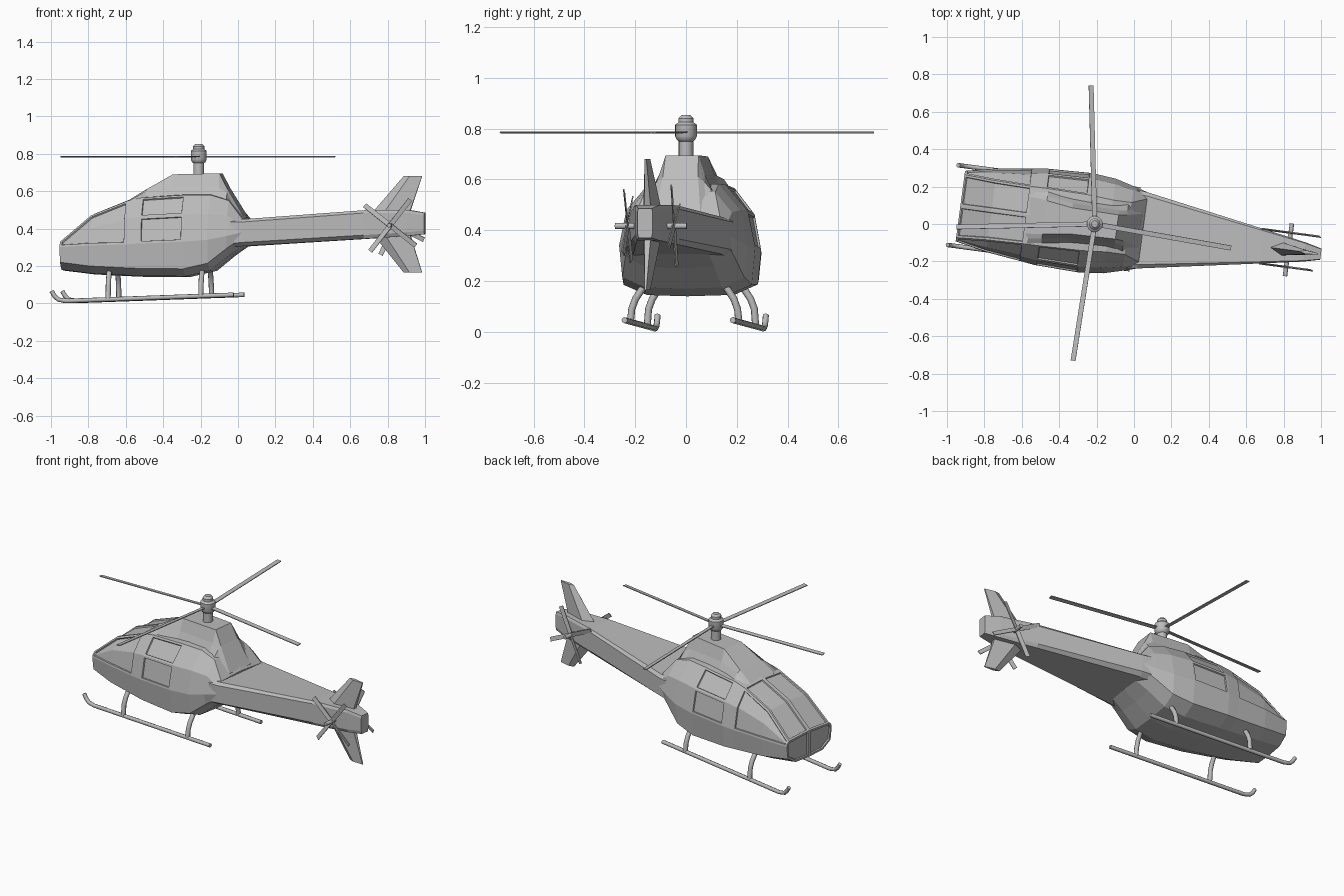
import bpy, bmesh
from math import radians, cos, sin, pi
from mathutils import Matrix, Vector

default = bpy.data.objects.get("Cube")
if default:
    bpy.data.objects.remove(default)

grey = bpy.data.materials.new("plain grey")
grey.use_nodes = True
grey.diffuse_color = (0.5, 0.5, 0.5, 1)
grey.node_tree.nodes["Principled BSDF"].inputs["Base Color"].default_value = grey.diffuse_color

# Parts are built nose toward -x around the mast, then yawed slightly
PLACE = Matrix.Translation((-0.21, 0, 0)) @ Matrix.Rotation(radians(-7.6), 4, "Z")


def place(name, data, local=Matrix()):
    obj = bpy.data.objects.new(name, data)
    bpy.context.collection.objects.link(obj)
    data.materials.append(grey)
    obj.matrix_world = PLACE @ local
    return obj


def finish(name, bm, local=Matrix(), smooth=False):
    bmesh.ops.recalc_face_normals(bm, faces=bm.faces)
    mesh = bpy.data.meshes.new(name)
    bm.to_mesh(mesh)
    bm.free()
    if smooth:
        mesh.shade_smooth()
        mesh.set_sharp_from_angle(angle=radians(40))
    return place(name, mesh, local)


def loft(rings, caps=True):
    """Skin closed rings of points; returns the mesh and its face grid."""
    bm = bmesh.new()
    rows = [[bm.verts.new(p) for p in ring] for ring in rings]
    n = len(rows[0])
    grid = [[bm.faces.new((a[j], a[(j + 1) % n], b[(j + 1) % n], b[j])) for j in range(n)]
            for a, b in zip(rows, rows[1:])]
    if caps:
        bm.faces.new(rows[0])
        bm.faces.new(rows[-1])
    return bm, grid, rows


def mirrored(x, half):
    """Ring from right-side (width, height) points, mirrored to the left."""
    return [(x, -w, z) for w, z in half] + [(x, w, z) for w, z in reversed(half)]


# Cabin: station, half width, belly, waist, roof height, roof half width
STATIONS = [
    (-0.725, 0.19, 0.175, 0.3, 0.33, 0.17),
    (-0.56, 0.225, 0.155, 0.31, 0.47, 0.16),
    (-0.36, 0.25, 0.145, 0.315, 0.55, 0.155),
    (-0.29, 0.26, 0.142, 0.32, 0.565, 0.155),
    (-0.05, 0.268, 0.14, 0.33, 0.58, 0.15),
    (0.08, 0.255, 0.17, 0.34, 0.58, 0.14),
    (0.18, 0.228, 0.25, 0.36, 0.55, 0.14),
    (0.26, 0.205, 0.305, 0.38, 0.45, 0.17),
]


def cabin_ring(x, w, belly, waist, roof, r):
    half = [(0.6 * w, belly + 0.005), (0.95 * w, belly + 0.045), (w, waist),
            (w + 0.25 * (r - w), waist + 0.58 * (roof - waist)), (r, roof)]
    right = [(x, -a, b) for a, b in half]
    left = [(x, a, b) for a, b in reversed(half)]
    return [(x, 0, belly)] + right + [(x, 0, roof + 0.01)] + left


bm, grid, rows = loft([cabin_ring(*s) for s in STATIONS], caps=False)
first = rows[0]
nose = [bm.faces.new(first[:7]), bm.faces.new(first[6:] + first[:1])]
bm.faces.new(rows[-1])
bmesh.ops.recalc_face_normals(bm, faces=bm.faces)

# Windows: recessed panes behind narrow frames
panes = [[f] for f in nose]
for roof, upper, lower in ((5, 4, 3), (6, 7, 8)):
    panes.append([grid[i][roof] for i in (0, 1)])
    panes.append([grid[i][j] for i in (0, 1) for j in (upper, lower)])
    panes += [[grid[3][upper]], [grid[3][lower]]]
for pane in panes:
    bmesh.ops.inset_region(bm, faces=pane, thickness=0.012, use_even_offset=True)
    bmesh.ops.inset_region(bm, faces=pane, thickness=0.003, depth=-0.008)
finish("cabin", bm)

# Engine cowling above the roof
COWL = [(-0.36, 0.1, 0.545, 0.555), (-0.27, 0.09, 0.6, 0.61), (-0.13, 0.07, 0.62, 0.69),
        (0.12, 0.065, 0.62, 0.695), (0.165, 0.07, 0.59, 0.61), (0.25, 0.09, 0.43, 0.47)]
bm, _, _ = loft([mirrored(x, [(w + 0.06, min(0.55, z)), (w + 0.025, z), (w, top)])
                 for x, w, z, top in COWL])
finish("engine_cowling", bm)

# Tail boom
BOOM = [(0.2, 0.212, 0.3, 0.45), (0.26, 0.205, 0.306, 0.45), (0.9, 0.093, 0.345, 0.498),
        (1.13, 0.052, 0.36, 0.5), (1.22, 0.03, 0.37, 0.485)]
bm, _, _ = loft([mirrored(x, [(w * 0.85, low), (w, low + 0.02), (w, top - 0.015), (w * 0.9, top)])
                 for x, w, low, top in BOOM])
finish("tail_boom", bm)


# Swept tail fins, thick at the root and thin at the tip
def fin_ring(front, back, z, half):
    mid = (front * 2 + back) / 3
    return [(front, 0, z), (mid, -half, z), (back, -half / 3, z), (back, half / 3, z), (mid, half, z)]


for name, root, tip in (("upper_fin", 0.49, 0.68), ("lower_fin", 0.37, 0.165)):
    bm, _, _ = loft([fin_ring(0.94, 1.14, root, 0.035), fin_ring(1.105, 1.205, tip, 0.01)])
    finish(name, bm)


# Mast and rotor head, turned from one profile
def turned(name, profile, sides=16, local=Matrix()):
    rings = [[(r * cos(2 * pi * k / sides), r * sin(2 * pi * k / sides), z) for k in range(sides)]
             for r, z in profile]
    bm, _, _ = loft(rings)
    return finish(name, bm, local, smooth=True)


turned("rotor_mast", [(0.029, 0.66), (0.029, 0.75), (0.036, 0.755), (0.043, 0.77), (0.043, 0.815),
                      (0.03, 0.825), (0.03, 0.84), (0.018, 0.853)])


def blade(name, start, end, width, thick, local):
    bm = bmesh.new()
    size = Matrix.Diagonal((end - start, width, thick, 1))
    shift = Matrix.Translation(((start + end) / 2, 0, 0))
    bmesh.ops.create_cube(bm, size=1, matrix=shift @ size)
    finish(name, bm, local)


# Main rotor blades
for i, angle in enumerate((91.5, 181.2, 261, 350)):
    spin = Matrix.Rotation(radians(angle + 7.6), 4, "Z")
    tilt = Matrix.Rotation(radians(8), 4, "X")
    blade(f"main_blade_{i + 1}", 0.03, 0.74, 0.026, 0.005,
          Matrix.Translation((0, 0, 0.785)) @ spin @ tilt)

# Tail rotors on both sides of the boom
for side, y, phase in (("right", -0.092, 52), ("left", 0.092, 64)):
    hub = Matrix.Translation((1.045, y, 0.417)) @ Matrix.Rotation(radians(90), 4, "X")
    turned(f"{side}_tail_hub", [(0.012, -0.05), (0.012, 0.05)], 10, hub)
    for k in range(4):
        spin = Matrix.Rotation(radians(phase + 90 * k), 4, "Z")
        twist = Matrix.Rotation(radians(15), 4, "X")
        blade(f"{side}_tail_blade_{k + 1}", 0, 0.175, 0.026, 0.005, hub @ spin @ twist)


# Landing gear: bent tubes
def tube(name, points, radius):
    curve = bpy.data.curves.new(name, "CURVE")
    curve.dimensions = "3D"
    curve.bevel_depth = radius
    curve.bevel_resolution = 2
    curve.use_fill_caps = True
    spline = curve.splines.new("POLY")
    spline.points.add(len(points) - 1)
    for p, co in zip(spline.points, points):
        p.co = (*co, 1)
    place(name, curve)


for side, s in (("right", -1), ("left", 1)):
    y = s * 0.215
    tube(f"{side}_skid", [(-0.765, y, 0.066), (-0.75, y, 0.04), (-0.73, y, 0.021),
                          (-0.69, y, 0.013), (0.217, y, 0.046)], 0.012)
    for name, x, foot in (("front", -0.46, 0.025), ("rear", 0.04, 0.04)):
        tube(f"{side}_{name}_leg", [(x, y, foot), (x, s * 0.21, 0.09), (x, s * 0.195, 0.13),
                                    (x, s * 0.165, 0.175), (x, s * 0.13, 0.2)], 0.014)
